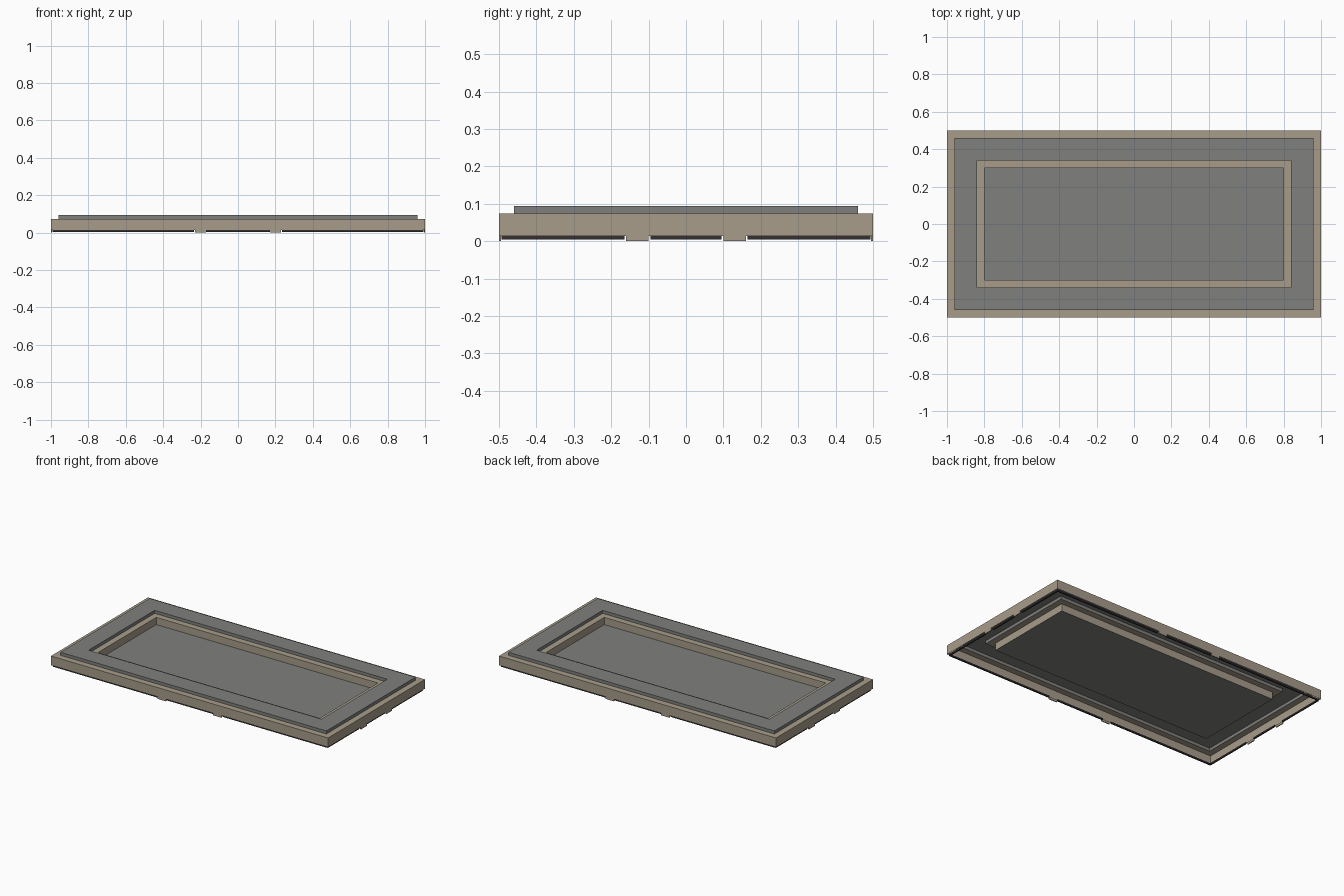
import bpy, bmesh

if "Cube" in bpy.data.objects:
    bpy.data.objects.remove(bpy.data.objects["Cube"])


def material(name, rgb):
    m = bpy.data.materials.new(name)
    m.diffuse_color = (*rgb, 1)
    m.use_nodes = True
    m.node_tree.nodes["Principled BSDF"].inputs["Base Color"].default_value = m.diffuse_color
    return m


TAN = material("tan metal", (0.39, 0.335, 0.255))
GREY = material("grey panel", (0.215, 0.215, 0.21))
DARK = material("dark gasket", (0.035, 0.028, 0.03))


def finish(bm, name, mat):
    mesh = bpy.data.meshes.new(name)
    bm.to_mesh(mesh)
    bm.free()
    mesh.materials.append(mat)
    ob = bpy.data.objects.new(name, mesh)
    bpy.context.collection.objects.link(ob)
    return ob


def shell(name, profile, mat, cap=False):
    """Pressed sheet: rectangles inset from the 2 x 1 outline, joined in order."""
    bm = bmesh.new()
    rings = []
    for inset, z in profile:
        x, y = 1 - inset, 0.5 - inset
        rings.append([bm.verts.new((sx * x, sy * y, z))
                      for sx, sy in ((-1, -1), (1, -1), (1, 1), (-1, 1))])
    for a, b in zip(rings, rings[1:]):
        for i in range(4):
            j = (i + 1) % 4
            bm.faces.new((a[i], a[j], b[j], b[i]))
    if cap:
        bm.faces.new(rings[-1])
    return finish(bm, name, mat)


def boxes(name, items, mat):
    bm = bmesh.new()
    for x0, x1, y0, y1, z0, z1 in items:
        vs = bmesh.ops.create_cube(bm, size=1)["verts"]
        for v in vs:
            v.co = (x1 if v.co.x > 0 else x0,
                    y1 if v.co.y > 0 else y0,
                    z1 if v.co.z > 0 else z0)
    return finish(bm, name, mat)


LIP, LEDGE, TOP, FLOOR = 0.014, 0.074, 0.094, 0.027

# Outer wall with its narrow ledge
shell("outer_frame", [(0, LIP), (0, LEDGE), (0.04, LEDGE)], TAN)
# Raised grey border
shell("raised_border", [(0.04, LEDGE), (0.04, TOP), (0.16, TOP), (0.16, LEDGE)], GREY)
# Inner ledge and recess walls
shell("inner_frame", [(0.16, LEDGE), (0.20, LEDGE), (0.20, FLOOR)], TAN)
# Recessed centre panel
shell("centre_panel", [(0.20, FLOOR), (0.205, FLOOR)], GREY, cap=True)

# Small tabs reaching the ground, and gasket strips between them
tabs, strips = [], []
T = 0.006
for s in (-1, 1):
    for c in (-0.20, 0.20):
        ya, yb = sorted((s * 0.5, s * (0.5 - T)))
        tabs.append((c - 0.03, c + 0.03, ya, yb, 0, LIP))
    for c in (-0.13, 0.13):
        xa, xb = sorted((s, s * (1 - T)))
        tabs.append((xa, xb, c - 0.03, c + 0.03, 0, LIP))
    for a, b in ((-0.99, -0.235), (-0.17, 0.17), (0.235, 0.99)):
        ya, yb = sorted((s * 0.493, s * 0.485))
        strips.append((a, b, ya, yb, 0.004, LIP))
    for a, b in ((-0.485, -0.165), (-0.095, 0.095), (0.165, 0.485)):
        xa, xb = sorted((s * 0.993, s * 0.985))
        strips.append((xa, xb, a, b, 0.004, LIP))
boxes("ground_tabs", tabs, TAN)
boxes("gasket_strips", strips, DARK)
